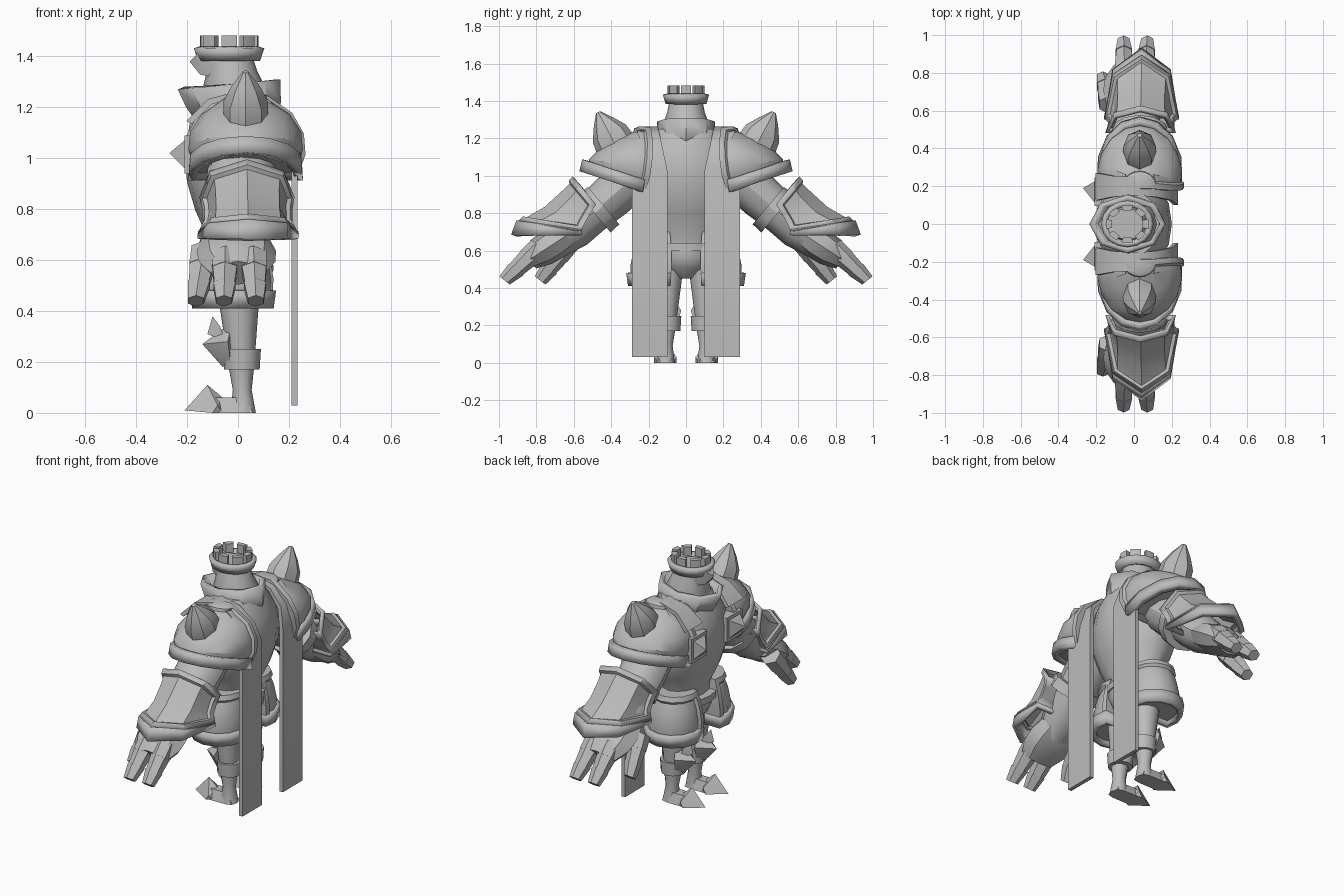
import bpy, bmesh
from math import sin, cos, pi, radians
from mathutils import Vector

cube = bpy.data.objects.get("Cube")
if cube:
    bpy.data.objects.remove(cube, do_unlink=True)

GREY = (.5, .5, .5, 1)
stone = bpy.data.materials.new("plain grey")
stone.use_nodes = True
stone.diffuse_color = GREY
stone.node_tree.nodes["Principled BSDF"].inputs["Base Color"].default_value = GREY


def finish(name, bm, mirror=True, smooth_angle=32):
    bmesh.ops.recalc_face_normals(bm, faces=bm.faces)
    mesh = bpy.data.meshes.new(name)
    bm.to_mesh(mesh)
    bm.free()
    mesh.materials.append(stone)
    part = bpy.data.objects.new(name, mesh)
    bpy.context.collection.objects.link(part)
    bpy.ops.object.select_all(action='DESELECT')
    part.select_set(True)
    bpy.context.view_layer.objects.active = part
    bpy.ops.object.shade_smooth_by_angle(angle=radians(smooth_angle))
    if mirror:
        modifier = part.modifiers.new("other side", 'MIRROR')
        modifier.use_axis = (False, True, False)
    return part


def skin(name, rings, mirror=True, panel=False, wall=0):
    """Join closed rings of points; panel sinks the sides inside a raised border,
    wall leaves both ends open and gives the sides that thickness."""
    bm = bmesh.new()
    rows = [[bm.verts.new(point) for point in ring] for ring in rings]
    count = len(rows[0])
    sides = []
    for low, high in zip(rows, rows[1:]):
        for i in range(count):
            j = (i + 1) % count
            face = bm.faces.new((low[i], low[j], high[j], high[i]))
            if j:
                sides.append(face)
    if not wall:
        bm.faces.new(rows[0])
        bm.faces.new(rows[-1])
    if panel:
        bmesh.ops.recalc_face_normals(bm, faces=bm.faces)
        for thickness, depth in ((.03, 0), (.01, -.015)):
            bmesh.ops.inset_region(bm, faces=sides, thickness=thickness, depth=depth,
                                   use_even_offset=True, use_boundary=True)
    part = finish(name, bm, mirror)
    if wall:
        solid = part.modifiers.new("wall", 'SOLIDIFY')
        solid.thickness = wall
        solid.offset = -1


def mix(pair, f):
    return pair[0] + (pair[1] - pair[0]) * f


def tube(name, start, end, radii, depth=(1, 1), tilt=(0, 0), rise=0,
         sides=12, arc=None, **options):
    """Evenly spaced ellipses from start to end; an arc keeps only the outer side."""
    if arc:
        angles = [radians(mix((-arc, arc), i / sides)) for i in range(sides + 1)]
    else:
        angles = [2 * pi * i / sides for i in range(sides)]
    rings = []
    for k, radius in enumerate(radii):
        f = k / (len(radii) - 1)
        centre = Vector(start).lerp(Vector(end), f)
        lean = radians(mix(tilt, f))
        outward = Vector((0, cos(lean), sin(lean))) * radius
        across = Vector((radius * mix(depth, f), 0, rise * f))
        rings.append([centre + outward * cos(a) + across * sin(a) for a in angles])
    skin(name, rings, **options)


def hull(name, points, mirror=True):
    bm = bmesh.new()
    for point in points:
        bm.verts.new(point)
    result = bmesh.ops.convex_hull(bm, input=bm.verts)
    bmesh.ops.delete(bm, geom=result["geom_interior"], context='VERTS')
    finish(name, bm, mirror, smooth_angle=20)


def pairs(middle, *points):
    """Points given as x, half width and z, on both sides of a middle line."""
    return [(x, middle + side * width, z) for side in (-1, 1) for x, width, z in points]


# Torso, belt and pelvis
tube("torso", (-.01, 0, .57), (0, 0, 1.25), [.17, .17, .24, .28, .28, .25, .17],
     depth=(.62, .78), sides=16, mirror=False)
tube("belt", (-.01, 0, .6), (-.01, 0, .64), [.19, .19],
     depth=(.8, .8), sides=16, mirror=False)
tube("pelvis", (0, 0, .45), (0, 0, .62), [.05, .12, .15, .15],
     depth=(1, .9), mirror=False)

# Open collar with a thick wall
tube("collar", (0, 0, 1.13), (-.035, 0, 1.29), [.14, .155, .155],
     depth=(1.1, 1.3), rise=.02, sides=8, mirror=False, wall=.03)

# Head and pointed face
tube("head", (0, 0, 1.18), (-.035, 0, 1.42), [.13, .13, .1, .085], mirror=False)
hull("face", [(-.19, 0, 1.38)] + pairs(0, (-.15, .05, 1.42), (-.15, .03, 1.33),
                                       (-.07, .07, 1.31), (-.07, .07, 1.42)), mirror=False)

# Hollow crown with eight broad merlons
CROWN_X, CROWN_STRETCH = -.035, 1.15
tube("crown_band", (CROWN_X, 0, 1.39), (CROWN_X, 0, 1.44), [.085, .1],
     depth=(CROWN_STRETCH, CROWN_STRETCH), sides=16, mirror=False, wall=.025)
for k in range(8):
    hull("crown_merlon", [(CROWN_X + CROWN_STRETCH * r * cos(a), r * sin(a), z)
                          for a in (k * pi / 4 - .27, k * pi / 4, k * pi / 4 + .27)
                          for r in (.073, .1) for z in (1.43, 1.483)], mirror=False)

# Chest studs: square frame with a pyramid
STUD_Y = .17
hull("stud_frame", pairs(STUD_Y, *[(x, .075, z) for x in (-.13, -.21) for z in (.94, 1.09)]))
hull("stud_spike", [(-.27, .19, 1.02)] + pairs(STUD_Y, (-.21, .055, .96), (-.21, .055, 1.07)))

# Long hanging strips that arch over the shoulders
def strip_ring(x, z, outward, lift):
    inner, outer = .1 + .05 * lift, .29 - .04 * lift
    near, far = Vector((x, 0, z)), Vector((x, 0, z)) + outward * .024
    return [p + Vector((0, y, 0)) for p, y in
            ((near, inner), (near, outer), (far, outer), (far, inner))]


strip = [strip_ring(.21, .03, Vector((1, 0, 0)), 0)]
for k in range(6):
    a = k * pi / 6
    strip.append(strip_ring(.21 * cos(a), 1.03 + .21 * sin(a),
                            Vector((cos(a), 0, sin(a))), sin(a)))
skin("hanging_strip", strip)

# Shoulder armour with sunken panel, thick rim and leaning spike
tube("shoulder_plate", (.03, .28, .95), (.03, .2, 1.26), [.28, .28, .24, .17, .05],
     depth=(.75, 1.2), tilt=(18, 5), sides=10, arc=105, panel=True)
tube("shoulder_rim", (.03, .28, .93), (.03, .27, .995), [.305, .3],
     depth=(.75, .75), tilt=(18, 18), sides=8, arc=100, wall=.04)
tube("shoulder_spike", (.03, .38, 1.17), (.03, .47, 1.34), [.11, .1, .06, .012],
     depth=(.8, 1), tilt=(-30, -25), sides=8)

# Arm, elbow cuff and flared gauntlet with a pointed end
ARM = (50, 50)
tube("arm", (.02, .2, 1.06), (0, .7, .63), [.12, .12, .12, .11, .11, .08],
     depth=(1.1, 1.2), tilt=ARM)
tube("elbow_cuff", (.03, .44, .84), (.03, .49, .8), [.13, .135],
     depth=(1.15, 1.15), tilt=ARM)
tube("gauntlet", (.035, .5, .87), (.04, .61, .71), [.165, .18, .21, .29],
     depth=(1.15, .7), tilt=(50, 10), sides=4, arc=100, panel=True, wall=.02)
tube("gauntlet_rim", (.04, .61, .72), (.04, .61, .685), [.3, .325],
     depth=(.67, .62), tilt=(8, 0), sides=4, arc=100, wall=.03)

# Hand with two blocky fingers and a thumb, each of three tapering joints
tube("palm", (-.01, .64, .68), (0, .84, .55), [.08, .09, .085, .06],
     depth=(1.7, 1.8), tilt=ARM, sides=8)
for name, base, tip in (("inner_finger", (-.05, .78, .62), (-.055, .97, .44)),
                        ("outer_finger", (.06, .78, .62), (.07, .97, .44)),
                        ("thumb", (-.13, .63, .64), (-.165, .78, .44))):
    base, tip = Vector(base), Vector(tip)
    for joint in range(3):
        radius = .06 - .005 * joint
        tube(name + "_joint", base.lerp(tip, joint / 3), base.lerp(tip, (joint + 1) / 3),
             [radius, radius * (.95 - .12 * joint)], tilt=(38, 38), sides=6)

# Hip armour
tube("hip_plate", (-.02, .13, .7), (-.02, .14, .44), [.13, .16, .175, .17],
     depth=(.95, .95), sides=8, arc=110, panel=True)
tube("hip_rim", (-.02, .14, .48), (-.02, .14, .41), [.18, .17],
     depth=(.95, .95), sides=8, arc=110, wall=.03)

# Legs with shin cuffs and spiked knees
LEG_Y = .1
tube("leg", (0, LEG_Y, .54), (.02, .11, 0), [.08, .08, .07, .06, .05, .037, .05])
tube("shin_cuff", (.015, LEG_Y, .17), (.015, LEG_Y, .25), [.07, .075])
hull("knee_guard", [(-.14, LEG_Y, .27), (-.06, LEG_Y, .18), (-.06, LEG_Y, .33)]
     + pairs(LEG_Y, (-.03, .04, .33), (-.04, .075, .28), (-.03, .05, .2)))
hull("knee_fin", [(-.1, LEG_Y, .38), (-.12, LEG_Y, .31)]
     + pairs(LEG_Y, (-.07, .03, .34), (-.05, .035, .28)))

# Pointed shoes
SHOE_Y = .11
hull("shoe", pairs(SHOE_Y, (.06, .04, 0), (.03, .03, .06), (0, .05, 0),
                   (-.1, .05, 0), (-.1, .03, .06)))
hull("toe_cap", [(-.21, SHOE_Y, .01), (-.12, SHOE_Y, .11), (-.06, SHOE_Y, .06)]
     + pairs(SHOE_Y, (-.1, .06, 0), (-.08, .06, .03), (-.06, .04, 0)))
